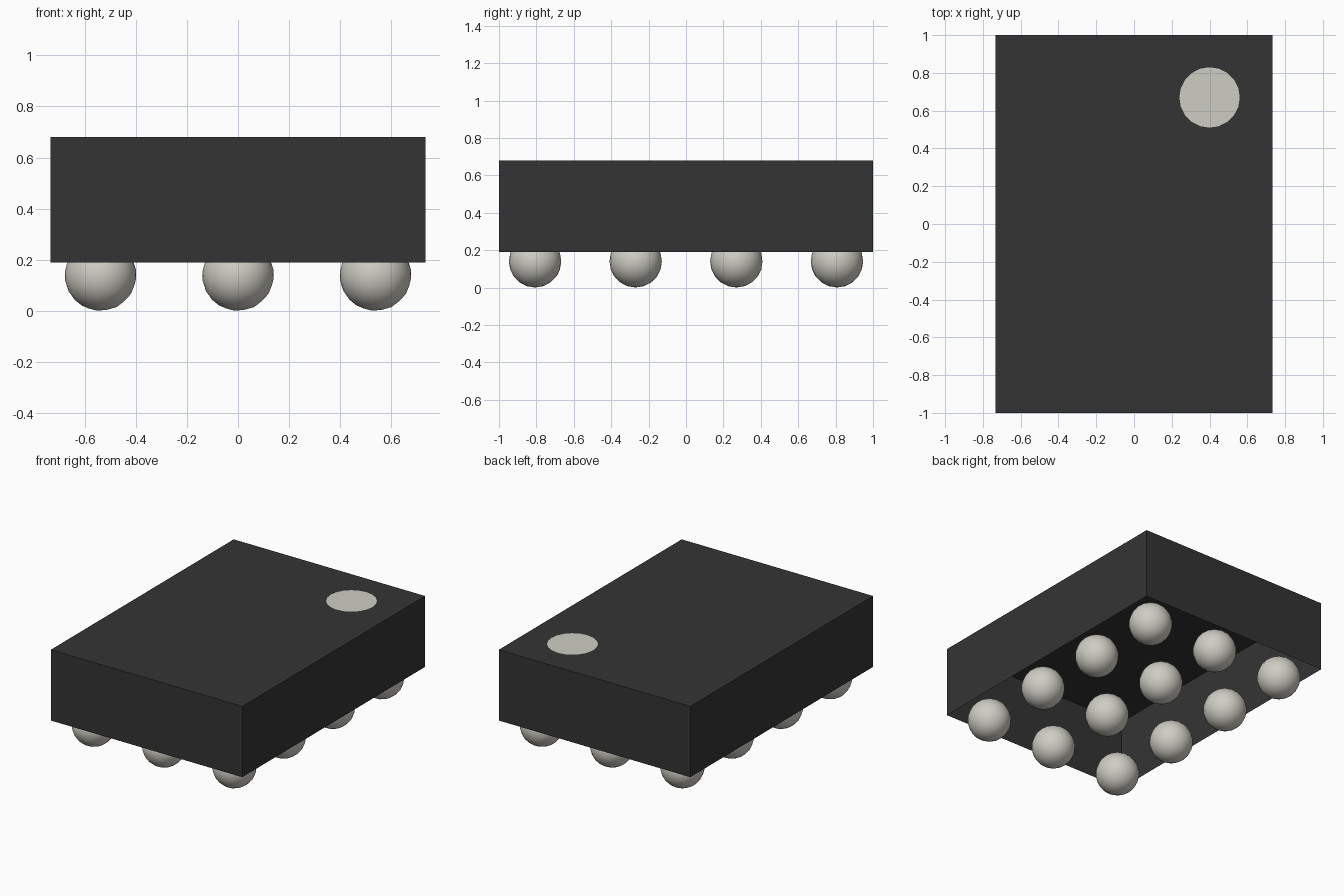
import bpy, bmesh, math
from mathutils import Matrix, Vector

cube = bpy.data.objects.get("Cube")
if cube:
    bpy.data.objects.remove(cube, do_unlink=True)


def material(name, rgb):
    m = bpy.data.materials.new(name)
    m.use_nodes = True
    m.diffuse_color = (*rgb, 1)
    m.node_tree.nodes["Principled BSDF"].inputs["Base Color"].default_value = (*rgb, 1)
    return m


charcoal = material("charcoal", (0.034, 0.034, 0.034))
warm_metal = material("warm_grey_metal", (0.62, 0.61, 0.55))


def add_object(name, mesh, mat=None, location=(0, 0, 0)):
    obj = bpy.data.objects.new(name, mesh)
    obj.location = location
    bpy.context.collection.objects.link(obj)
    if mat:
        mesh.materials.append(mat)
    return obj


def to_mesh(bm, name):
    mesh = bpy.data.meshes.new(name)
    bm.to_mesh(mesh)
    bm.free()
    return mesh


# Package body: a thin-walled box, open underneath
WIDTH, DEPTH, BOTTOM, TOP = 1.466, 2.0, 0.19, 0.68
bm = bmesh.new()
bmesh.ops.create_cube(bm, size=1, matrix=Matrix.Diagonal((WIDTH, DEPTH, TOP - BOTTOM, 1)))
underside = [f for f in bm.faces if f.normal.z < -0.9]
bmesh.ops.delete(bm, geom=underside, context='FACES_ONLY')
add_object("package_body", to_mesh(bm, "package_body"), charcoal,
           (0, 0, (TOP + BOTTOM) / 2))

# Round corner mark on the top
bm = bmesh.new()
bmesh.ops.create_circle(bm, cap_ends=True, segments=20, radius=0.16)
add_object("corner_mark", to_mesh(bm, "corner_mark"), warm_metal, (0.4, 0.67, TOP + 0.003))

# Solder balls: one shared smooth sphere in a 3 by 4 grid
RADIUS, PITCH = 0.14, 0.538
bm = bmesh.new()
bmesh.ops.create_icosphere(bm, subdivisions=3, radius=RADIUS)
# Turn the sphere so that the middle of an edge faces straight down
tilt = math.atan(2 / (1 + math.sqrt(5)))
bmesh.ops.rotate(bm, verts=bm.verts, cent=Vector(), matrix=Matrix.Rotation(tilt, 3, 'Y'))
for f in bm.faces:
    f.smooth = True
ball_mesh = to_mesh(bm, "solder_ball")
ball_mesh.materials.append(warm_metal)
for col in range(3):
    for row in range(4):
        add_object(f"solder_ball_{col + 1}_{row + 1}", ball_mesh,
                   location=((col - 1) * PITCH, (row - 1.5) * PITCH, RADIUS))
